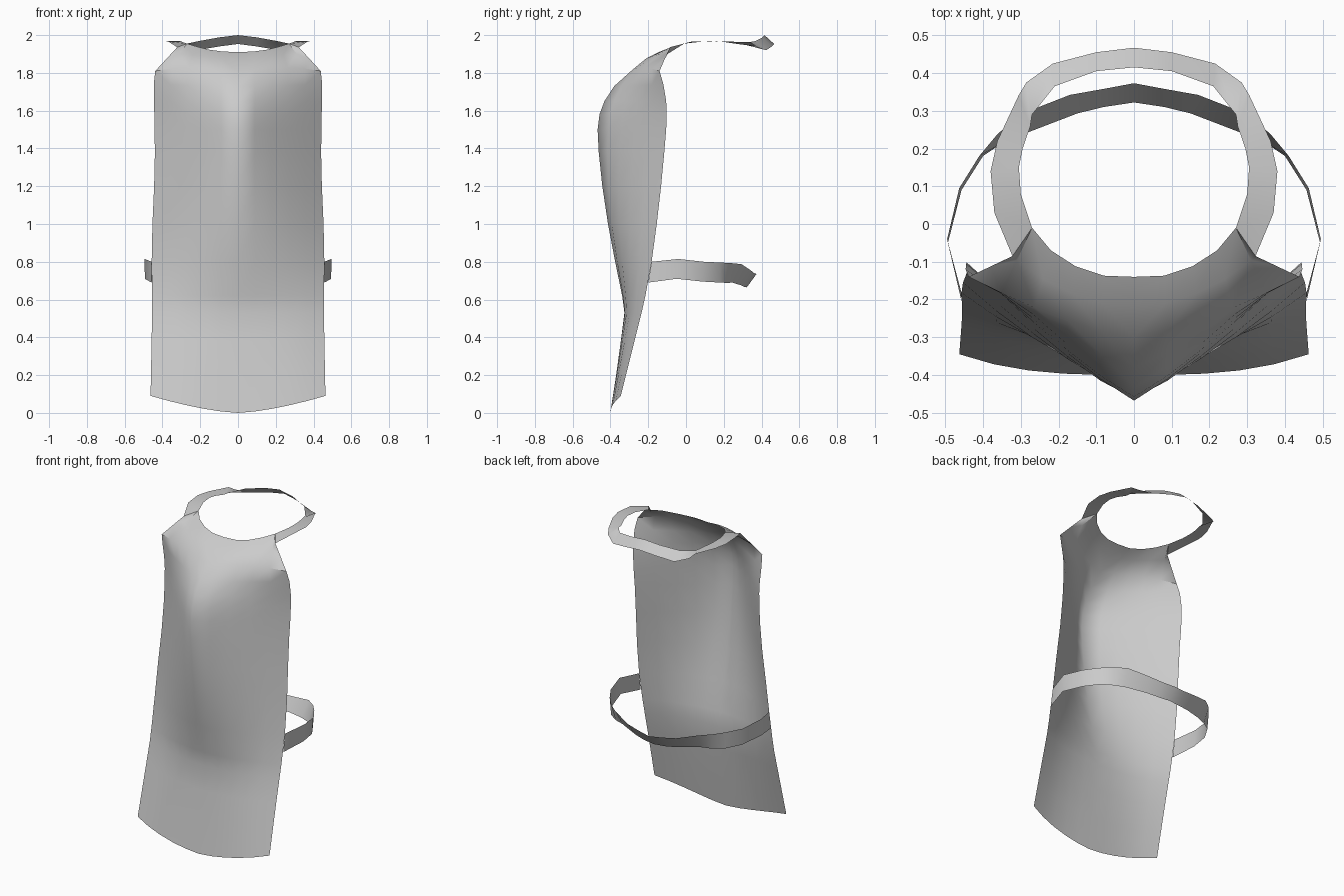
import bpy, math


def half_grid(name, rows):
    """Skin rows of points (x >= 0 half) and mirror across x."""
    n = len(rows[0])
    verts = [p for r in rows for p in r]
    faces = [(i * n + j, i * n + j + 1, (i + 1) * n + j + 1, (i + 1) * n + j)
             for i in range(len(rows) - 1) for j in range(n - 1)]
    me = bpy.data.meshes.new(name)
    me.from_pydata(verts, [], faces)
    ob = bpy.data.objects.new(name, me)
    bpy.context.collection.objects.link(ob)
    m = ob.modifiers.new("mirror", 'MIRROR')
    m.use_mirror_merge = True
    bpy.context.view_layer.objects.active = ob
    ob.select_set(True)
    bpy.ops.object.shade_smooth_by_angle(angle=math.radians(50))
    ob.select_set(False)
    return ob


# Apron body: centre z, centre y, edge x, edge y, edge z, roundness
sections = [
    (0.00, -.400, .463, -.345, 0.09, 3.0),
    (0.20, -.370, .460, -.308, 0.24, 2.8),
    (0.38, -.345, .457, -.268, 0.40, 2.5),
    (0.53, -.326, .455, -.235, 0.53, 2.3),
    (0.62, -.338, .456, -.215, 0.62, 2.1),
    (0.80, -.375, .457, -.182, 0.80, 1.8),
    (1.00, -.413, .453, -.155, 1.00, 1.6),
    (1.20, -.443, .444, -.132, 1.20, 1.4),
    (1.38, -.462, .440, -.115, 1.38, 1.25),
    (1.50, -.468, .442, -.105, 1.50, 1.15),
    (1.58, -.458, .443, -.102, 1.58, 1.15),
    (1.65, -.432, .445, -.105, 1.65, 1.15),
    (1.73, -.380, .446, -.120, 1.74, 1.2),
    (1.80, -.300, .438, -.140, 1.81, 1.4),
]
COLS = 5
body = []
for cz, cy, ex, ey, ez, p in sections:
    body.append([(ex * t, cy + (ey - cy) * t ** p,
                  cz + (ez - cz) * t ** 1.5 + (.025 * t * (1 - t) * 4 if cz > 1.75 else 0))
                 for t in (j / COLS for j in range(COLS + 1))])
# Neckline and shoulder row, with one blended row below it
neck = [(0, -.14, 1.91), (.08, -.137, 1.913), (.155, -.112, 1.923),
        (.22, -.07, 1.94), (.27, -.01, 1.955), (.322, -.085, 1.936)]
body.append([tuple(a + (b - a) * .5 + (0, 0, .012 if j < COLS else 0)[k]
                   for k, (a, b) in enumerate(zip(body[-1][j], neck[j])))
             for j in range(COLS + 1)])
body.append(neck)
half_grid("apron_body", body)

# Neck strap: outer and inner edges from shoulder to nape
neck_outer = [(.322, -.085, 1.936), (.37, .03, 1.966), (.38, .14, 1.968), (.362, .22, 1.966),
              (.305, .342, 1.962), (.285, .375, 1.94), (.215, .425, 1.92), (.1, .455, 1.94),
              (0, .467, 1.953)]
neck_inner = [(.27, -.01, 1.955), (.30, .08, 1.965), (.305, .15, 1.968), (.295, .2, 1.964),
              (.275, .258, 1.955), (.27, .29, 1.955), (.21, .365, 1.968), (.1, .405, 1.988),
              (0, .415, 2.0)]
half_grid("neck_strap", list(zip(neck_inner, neck_outer)))

# Waist strap: lower and upper edges from body edge to back centre
low = [(.458, -.20, .69), (.493, -.05, .71), (.457, .09, .695), (.40, .18, .69), (.34, .22, .688),
       (.275, .245, .69), (.15, .293, .675), (.08, .31, .667), (0, .322, .665)]
up = [(.457, -.182, .80), (.495, -.04, .815), (.463, .095, .80), (.41, .18, .796), (.36, .24, .793),
      (.29, .295, .787), (.17, .342, .755), (.08, .358, .742), (0, .373, .735)]
half_grid("waist_strap", list(zip(up, low)))
